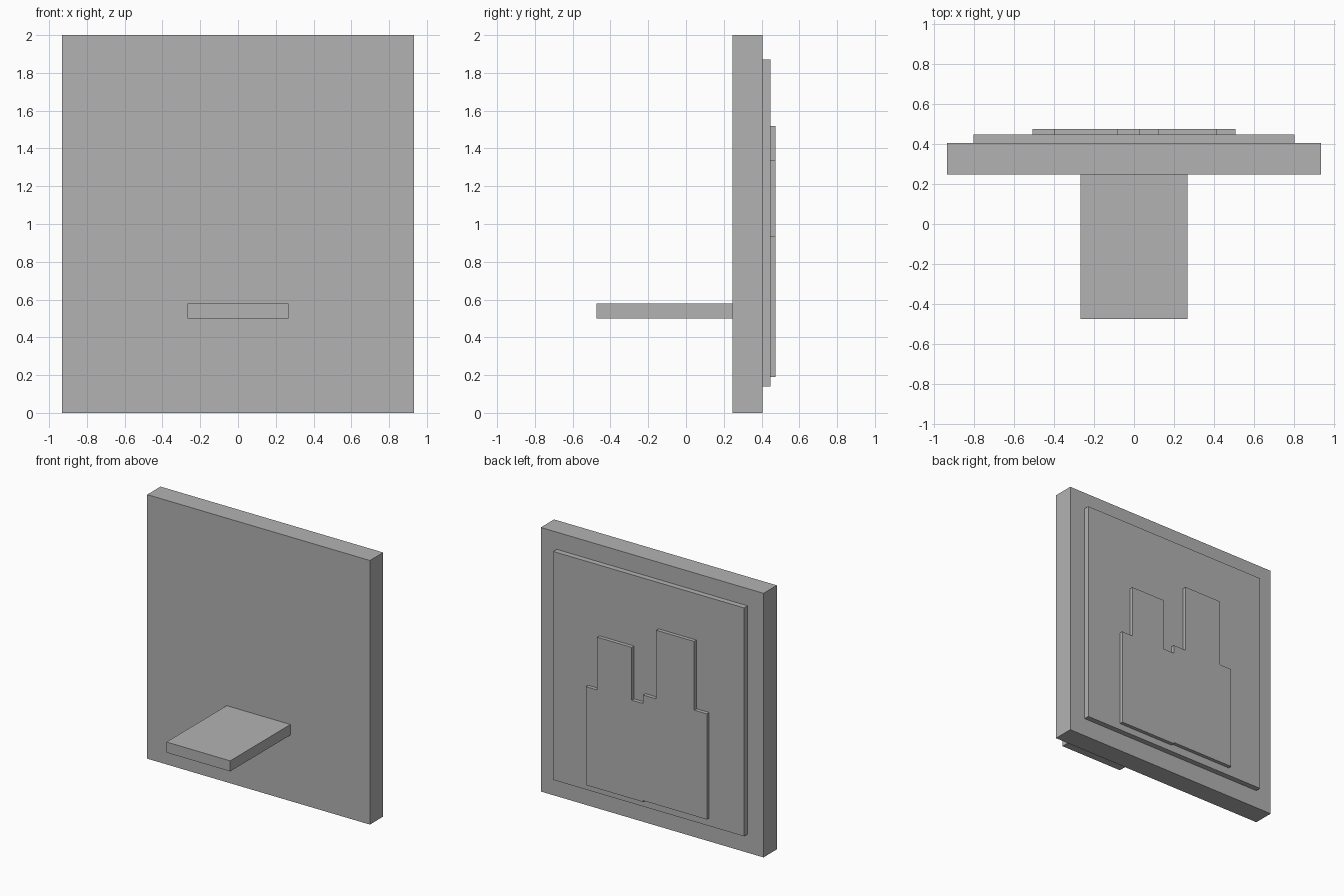
import bpy
import bmesh

if "Cube" in bpy.data.objects:
    bpy.data.objects.remove(bpy.data.objects["Cube"])

grey = bpy.data.materials.new("plain_grey")
grey.diffuse_color = (0.448, 0.448, 0.448, 1.0)
grey.use_nodes = True
grey.node_tree.nodes["Principled BSDF"].inputs["Base Color"].default_value = grey.diffuse_color


def extrude_profile(name, points, y0, y1):
    """Solid made from an (x, z) outline, running from y0 back to y1."""
    bm = bmesh.new()
    face = bm.faces.new([bm.verts.new((x, y0, z)) for x, z in points])
    result = bmesh.ops.extrude_face_region(bm, geom=[face])
    moved = [v for v in result["geom"] if isinstance(v, bmesh.types.BMVert)]
    bmesh.ops.translate(bm, vec=(0, y1 - y0, 0), verts=moved)
    bmesh.ops.recalc_face_normals(bm, faces=bm.faces)
    mesh = bpy.data.meshes.new(name)
    bm.to_mesh(mesh)
    bm.free()
    mesh.materials.append(grey)
    obj = bpy.data.objects.new(name, mesh)
    bpy.context.collection.objects.link(obj)
    return obj


def slab(name, half_width, z0, z1, y0, y1):
    w = half_width
    return extrude_profile(name, [(-w, z0), (w, z0), (w, z1), (-w, z1)], y0, y1)


# Main upright board, with the shelf in front and the raised plate behind
slab("back_board", 0.933, 0.0, 2.0, 0.246, 0.405)
slab("shelf", 0.267, 0.50, 0.58, -0.475, 0.246)
slab("raised_plate", 0.80, 0.14, 1.87, 0.405, 0.447)

# Two-tower silhouette on the plate
outline = [
    (-0.507, 0.20), (0.027, 0.20), (0.027, 0.19), (0.507, 0.19),
    (0.507, 0.935), (0.412, 0.935), (0.412, 1.335), (0.122, 1.335),
    (0.122, 0.935), (0.027, 0.935), (0.027, 1.0), (-0.083, 1.0),
    (-0.083, 1.52), (-0.40, 1.52), (-0.40, 1.0), (-0.507, 1.0),
]
extrude_profile("tower_relief", outline, 0.447, 0.475)
